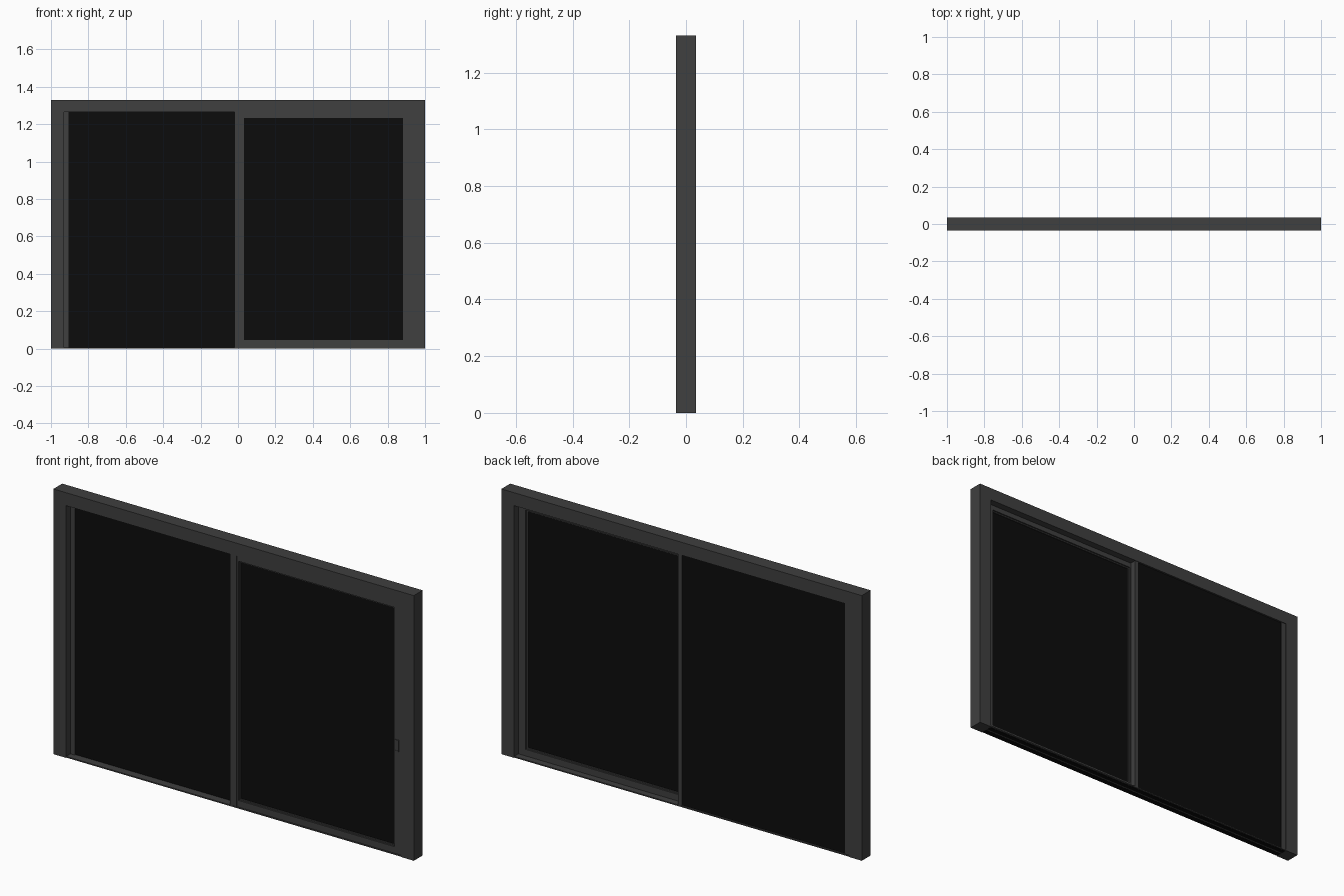
import bpy

cube = bpy.data.objects.get("Cube")
if cube:
    bpy.data.objects.remove(cube, do_unlink=True)


def material(name, value, roughness):
    m = bpy.data.materials.new(name)
    m.use_nodes = True
    colour = (value, value, value, 1)
    m.diffuse_color = colour
    bsdf = m.node_tree.nodes["Principled BSDF"]
    bsdf.inputs["Base Color"].default_value = colour
    bsdf.inputs["Roughness"].default_value = roughness
    return m


FRAME = material("charcoal frame", 0.05, 0.5)
GLASS = material("black glass", 0.0035, 0.3)


def box(name, x, y, z, mat=FRAME):
    """Box spanning the given (low, high) ranges."""
    spans = (x, y, z)
    bpy.ops.mesh.primitive_cube_add(size=1, location=[sum(s) / 2 for s in spans])
    ob = bpy.context.object
    ob.name = name
    ob.scale = [s[1] - s[0] for s in spans]
    bpy.ops.object.transform_apply(location=False, rotation=False, scale=True)
    ob.data.materials.append(mat)
    return ob


def border(name, x, y, z, left, right, bottom, top):
    """Rectangular frame: two full-height stiles with two rails between."""
    box(name + "_stile_right", (x[0], x[0] + left), y, z)
    box(name + "_stile_left", (x[1] - right, x[1]), y, z)
    inner = (x[0] + left, x[1] - right)
    box(name + "_bottom_rail", inner, y, (z[0], z[0] + bottom))
    box(name + "_top_rail", inner, y, (z[1] - top, z[1]))


DEPTH = (-0.035, 0.035)
HEAD = 1.265

# Outer frame
box("header", (-1, 1), DEPTH, (HEAD, 1.33))
for side, sign in (("right", -1), ("left", 1)):
    box("jamb_" + side, sorted((sign * 0.93, sign)), DEPTH, (0, HEAD))
box("sill", (-0.93, 0.93), (-0.034, 0.034), (0.001, 0.007))

# Dark track grooves under the sill
for i, y in enumerate((-0.018, 0.016)):
    box(f"sill_track_{i + 1}", (-0.93, 0.93), (y - 0.012, y + 0.012), (0, 0.002), GLASS)

# Fixed pane in the rear track
box("fixed_stile_outer", (-0.93, -0.905), (0.0, 0.031), (0.007, HEAD))
box("fixed_stile_meeting", (0.0, 0.02), (0.0, 0.033), (0.007, HEAD))
box("fixed_glass", (-0.905, 0.0), (0.006, 0.026), (0.007, HEAD), GLASS)

# Sliding sash in the front track
border("sash", (-0.02, 0.93), (-0.031, 0.0), (0.007, HEAD), 0.045, 0.04, 0.033, 0.025)
border("glazing_bead", (0.025, 0.89), (-0.023, -0.007), (0.04, 1.24),
       0.006, 0.008, 0.006, 0.006)
box("sash_glass", (0.031, 0.882), (-0.018, -0.012), (0.046, 1.234), GLASS)
box("meeting_cover", (-0.02, 0.015), (-0.033, -0.03), (0.007, HEAD))

# Small pull on the sash stile
border("pull", (0.892, 0.914), (-0.034, -0.03), (0.52, 0.58), 0.005, 0.005, 0.006, 0.006)
